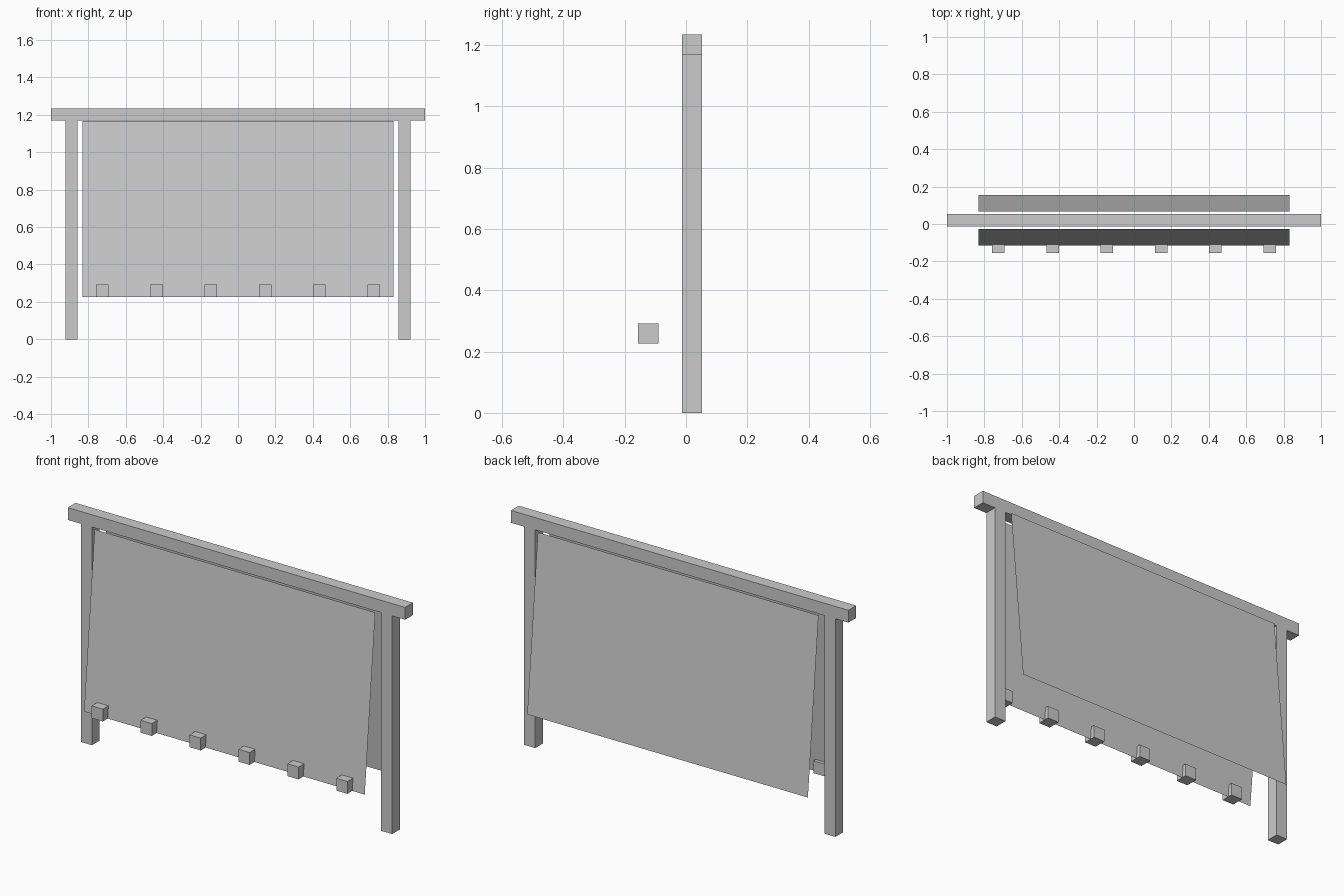
import bpy

if "Cube" in bpy.data.objects:
    bpy.data.objects.remove(bpy.data.objects["Cube"])

T = 0.066          # timber thickness
YC = 0.02          # centre line of the frame


def box(name, center, size):
    bpy.ops.mesh.primitive_cube_add(size=1, location=center)
    ob = bpy.context.object
    ob.name = name
    ob.scale = size
    bpy.ops.object.transform_apply(location=False, rotation=False, scale=True)
    return ob


def sheet(name, y_top, y_bottom):
    # single-sided hanging cloth, normals facing +y
    x, z0, z1 = 0.832, 0.226, 1.168
    verts = [(x, y_bottom, z0), (-x, y_bottom, z0), (-x, y_top, z1), (x, y_top, z1)]
    mesh = bpy.data.meshes.new(name)
    mesh.from_pydata(verts, [], [(0, 1, 2, 3)])
    ob = bpy.data.objects.new(name, mesh)
    bpy.context.collection.objects.link(ob)
    return ob


# Top beam
box("top_beam", (0, YC, 1.202), (2.0, T, T))

# Upright posts
for side, label in ((-1, "left"), (1, "right")):
    box(label + "_post", (side * 0.89, YC, 0.6125), (T, T, 1.225))

# Slanted sheets spreading out from under the beam
sheet("front_sheet", -0.026, -0.115)
sheet("back_sheet", 0.066, 0.156)

# Row of weight blocks along the lower edge of the front sheet
for i in range(6):
    box(f"weight_block_{i + 1}", (-0.725 + 0.29 * i, -0.123, 0.259), (T, T, T))
